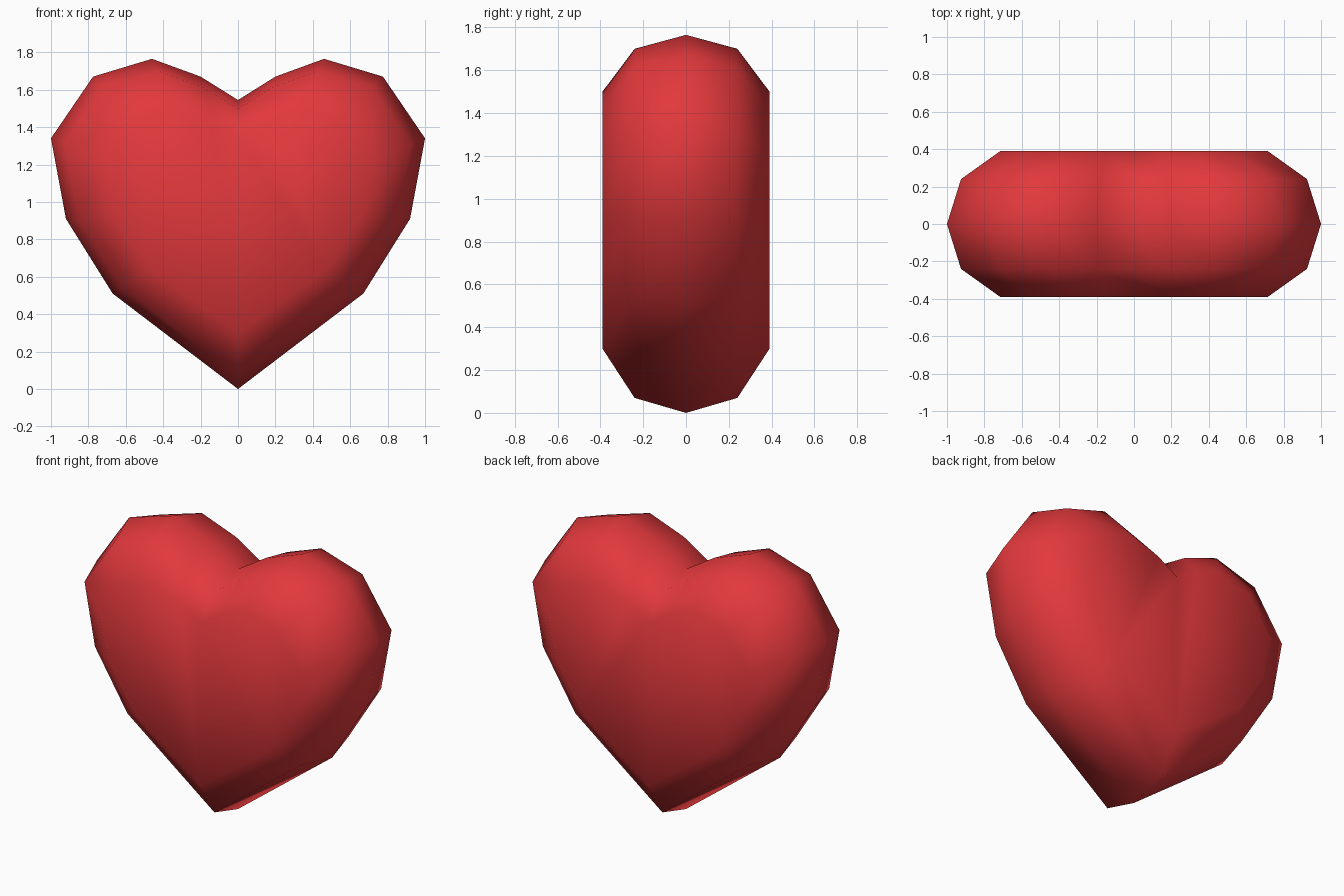
import bpy
import bmesh

if "Cube" in bpy.data.objects:
    bpy.data.objects.remove(bpy.data.objects["Cube"])

# Right half of the heart outline (x, z), from bottom tip to top cleft
half = [(0, 0), (0.67, 0.51), (0.92, 0.91), (1.0, 1.34),
        (0.775, 1.67), (0.46, 1.765), (0.2, 1.67), (0, 1.545)]
outline = half + [(-x, z) for x, z in half[-2:0:-1]]

# Cross-section layers: depth y, width scale, height scale, tip height
layers = [(-0.39, 0.715, 0.68, 0.30), (-0.24, 0.925, 0.9235, 0.07), (0, 1, 1, 0),
          (0.24, 0.925, 0.9235, 0.07), (0.39, 0.715, 0.68, 0.30)]

red = bpy.data.materials.new("red")
red.diffuse_color = (0.76, 0.04, 0.045, 1)
red.use_nodes = True
red.node_tree.nodes["Principled BSDF"].inputs["Base Color"].default_value = red.diffuse_color

# Heart body: layers bridged into a rounded rim, closed by flat caps
bm = bmesh.new()
rings = [[bm.verts.new((x * sx, y, tip + z * sz)) for x, z in outline]
         for y, sx, sz, tip in layers]
n = len(outline)
for a, b in zip(rings, rings[1:]):
    for i in range(n):
        j = (i + 1) % n
        bm.faces.new((a[i], a[j], b[j], b[i]))
caps = [bm.faces.new(rings[0]), bm.faces.new(rings[-1])]
bmesh.ops.triangulate(bm, faces=caps, ngon_method='BEAUTY')
bmesh.ops.recalc_face_normals(bm, faces=bm.faces)
for f in bm.faces:
    f.smooth = True

mesh = bpy.data.meshes.new("heart")
bm.to_mesh(mesh)
bm.free()
mesh.materials.append(red)
bpy.context.collection.objects.link(bpy.data.objects.new("heart", mesh))
